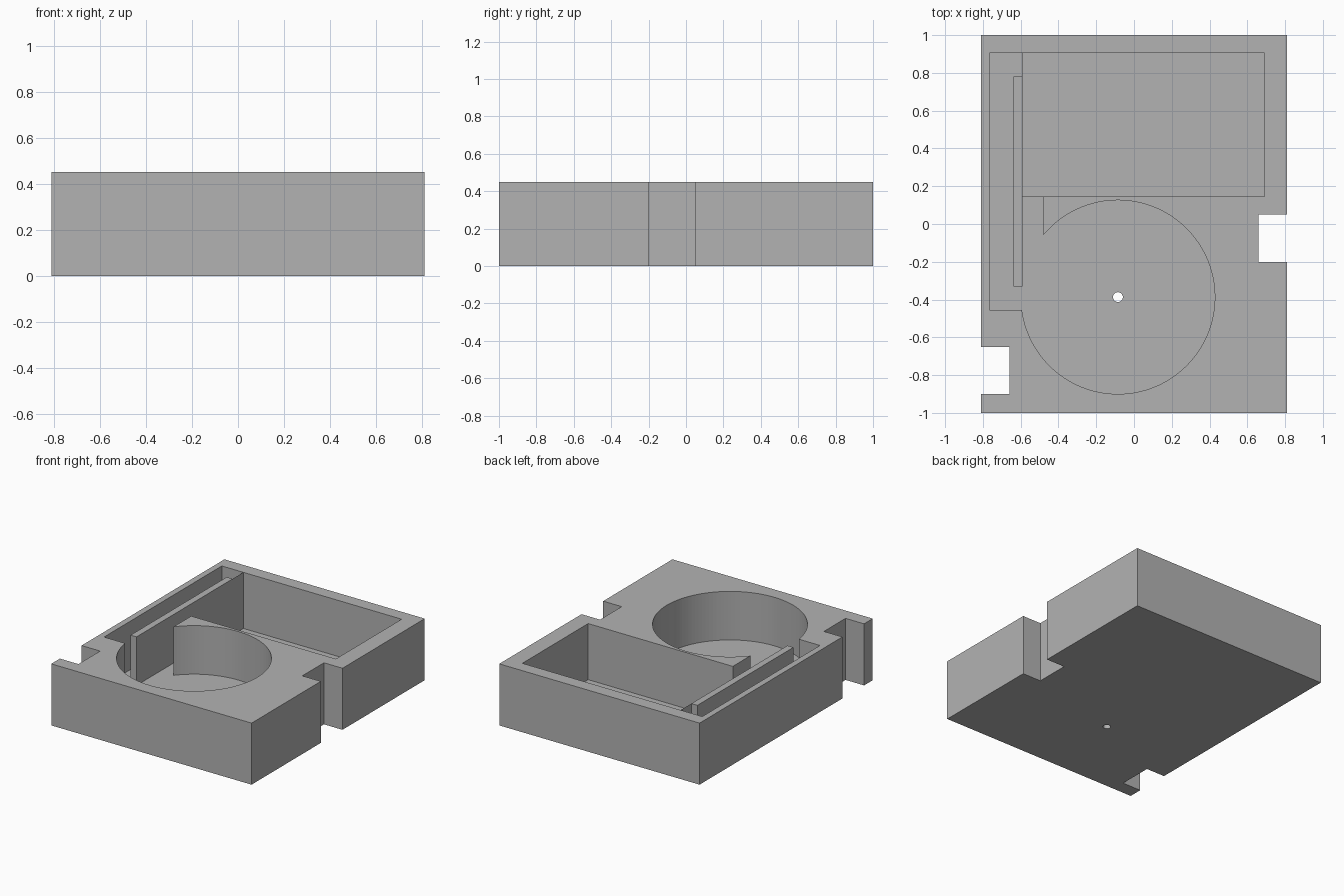
import bpy

cube = bpy.data.objects.get("Cube")
if cube:
    bpy.data.objects.remove(cube, do_unlink=True)

HEIGHT = 0.45
FLOOR = 0.095        # floor of the round well and side channel
DEEP_FLOOR = 0.04    # floor of the rectangular compartment
ABOVE = 0.6          # cutters reach past the top
WELL = (-0.085, -0.387)

grey = bpy.data.materials.new("plain grey")
grey.use_nodes = True
grey.diffuse_color = (0.45, 0.45, 0.45, 1)
grey.node_tree.nodes["Principled BSDF"].inputs["Base Color"].default_value = (0.45, 0.45, 0.45, 1)


def box(name, x, y, z):
    """Box spanning the given (min, max) ranges."""
    bpy.ops.mesh.primitive_cube_add(size=1, location=[sum(r) / 2 for r in (x, y, z)])
    ob = bpy.context.object
    ob.name = name
    ob.scale = [r[1] - r[0] for r in (x, y, z)]
    bpy.ops.object.transform_apply(location=True, rotation=False, scale=True)
    ob.data.materials.append(grey)
    return ob


def cylinder(name, radius, bottom, sides):
    """Upright cylinder at the well centre."""
    bpy.ops.mesh.primitive_cylinder_add(vertices=sides, radius=radius, depth=ABOVE - bottom,
                                        location=(*WELL, (ABOVE + bottom) / 2))
    ob = bpy.context.object
    ob.name = name
    ob.data.materials.append(grey)
    return ob


def carve(target, cutter):
    cutter.hide_render = True
    mod = target.modifiers.new("carve", "BOOLEAN")
    mod.operation = "DIFFERENCE"
    mod.solver = "EXACT"
    mod.object = cutter
    bpy.context.view_layer.objects.active = target
    bpy.ops.object.modifier_apply(modifier=mod.name)
    bpy.data.objects.remove(cutter, do_unlink=True)


# Solid block
body = box("case_body", (-0.81, 0.81), (-1, 1), (0, HEIGHT))

# Round well, side channel, the opening joining them, and the deep compartment
carve(body, cylinder("well_cutter", 0.513, FLOOR, 128))
carve(body, box("channel_cutter", (-0.765, -0.59), (-0.455, 0.905), (FLOOR, ABOVE)))
carve(body, box("opening_cutter", (-0.62, -0.48), (-0.38, 0.3), (FLOOR, ABOVE)))
carve(body, box("compartment_cutter", (-0.59, 0.69), (0.145, 0.905), (DEEP_FLOOR, ABOVE)))

# Small drain hole through the well floor
carve(body, cylinder("hole_cutter", 0.026, -0.1, 32))

# Full-height notches in both sides
carve(body, box("left_notch_cutter", (0.66, 1), (-0.2, 0.05), (-0.1, ABOVE)))
carve(body, box("right_notch_cutter", (-1, -0.66), (-0.9, -0.65), (-0.1, ABOVE)))

# Thin divider standing in the channel
box("divider_wall", (-0.638, -0.59), (-0.33, 0.78), (FLOOR, HEIGHT))
